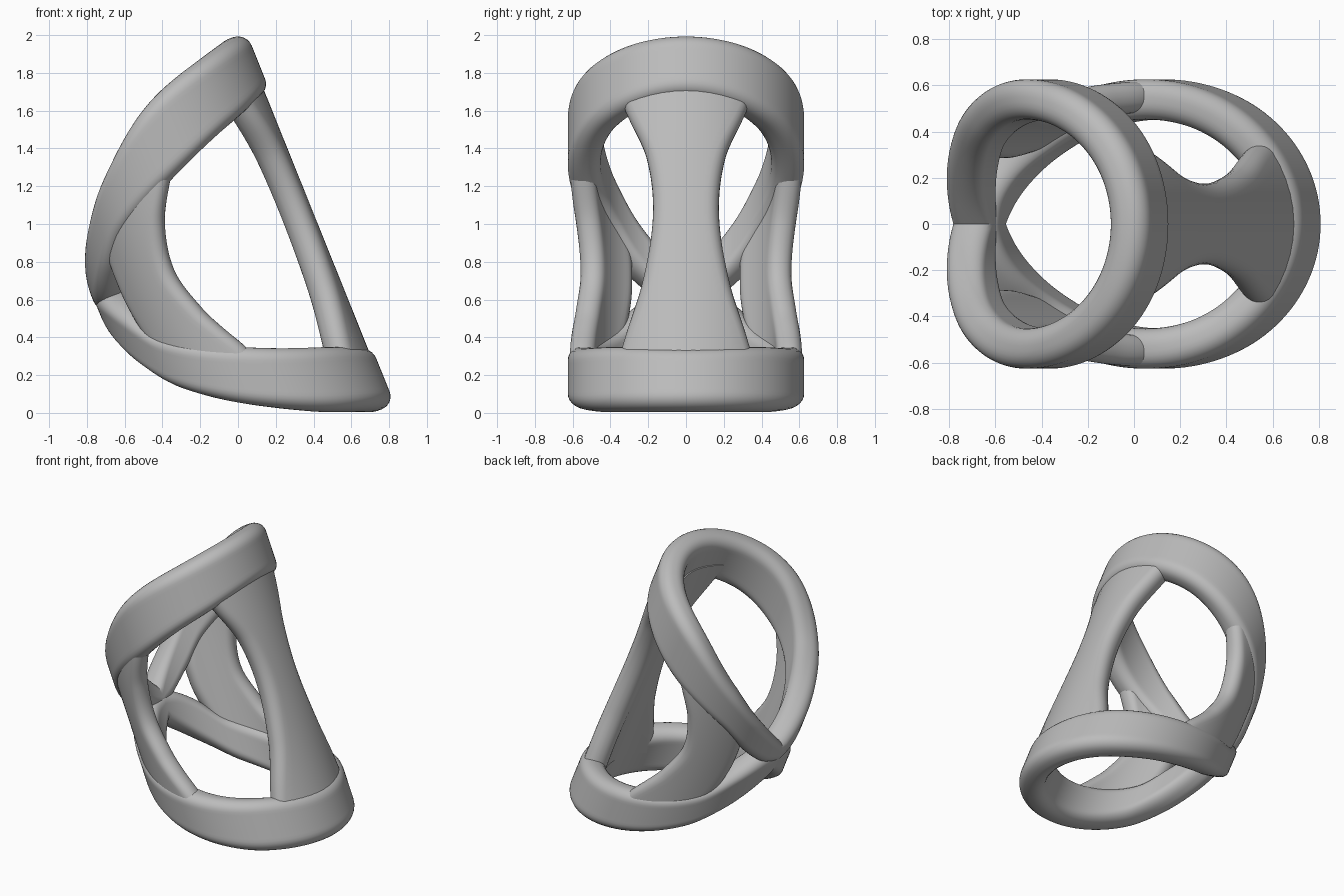
import bpy, bmesh, math

if "Cube" in bpy.data.objects:
    bpy.data.objects.remove(bpy.data.objects["Cube"])

TILT = math.radians(19.8)      # lean of the tube axis

grey = bpy.data.materials.new("plain grey")
grey.use_nodes = True
grey.diffuse_color = (0.5, 0.5, 0.5, 1)
grey.node_tree.nodes["Principled BSDF"].inputs["Base Color"].default_value = grey.diffuse_color


def tube_point(angle, r, v, stretch=1.0):
    """Point at an angle, radius and height on the leaning, slightly oval tube."""
    u = 0.152 - 0.037 * v + stretch * r * math.cos(angle)
    c, s = math.cos(TILT), math.sin(TILT)
    return (u * c - v * s, r * math.sin(angle), u * s + v * c)


def smooth(keys, t):
    """Smooth interpolation through (t, value) keys."""
    slopes = []
    for i in range(len(keys)):
        a, b = keys[max(i - 1, 0)], keys[min(i + 1, len(keys) - 1)]
        slopes.append((b[1] - a[1]) / (b[0] - a[0]))
    for i in range(len(keys) - 1):
        (t0, p0), (t1, p1) = keys[i], keys[i + 1]
        if t <= t1 or i == len(keys) - 2:
            h = t1 - t0
            q = (t - t0) / h
            return ((2*q**3 - 3*q*q + 1) * p0 + (q**3 - 2*q*q + q) * h * slopes[i]
                    + (3*q*q - 2*q**3) * p1 + (q**3 - q*q) * h * slopes[i + 1])


def rounded_rect(half_w, half_t, rad, n=7, flat=10):
    """Outline of a rounded rectangle, with extra points along its wide sides."""
    rad = min(rad, half_w, half_t)
    x, pts = half_w - rad, []
    for k, (sx, sy) in enumerate([(1, 1), (-1, 1), (-1, -1), (1, -1)]):
        for j in range(n):
            a = math.pi / 2 * (k + j / (n - 1))
            pts.append((sx * x + rad * math.cos(a),
                        sy * (half_t - rad) + rad * math.sin(a)))
        if k % 2 == 0:
            pts += [(sx * x * (1 - 2 * j / flat), sy * half_t) for j in range(1, flat)]
    return pts


def loft(name, sections, closed):
    bm = bmesh.new()
    rows = [[bm.verts.new(p) for p in s] for s in sections]
    n = len(rows[0])
    for i in range(len(rows) if closed else len(rows) - 1):
        a, b = rows[i], rows[(i + 1) % len(rows)]
        for j in range(n):
            k = (j + 1) % n
            bm.faces.new((a[j], a[k], b[k], b[j]))
    if not closed:
        bm.faces.new(rows[0])
        bm.faces.new(rows[-1])
    bmesh.ops.recalc_face_normals(bm, faces=bm.faces)
    mesh = bpy.data.meshes.new(name)
    bm.to_mesh(mesh)
    bm.free()
    mesh.materials.append(grey)
    obj = bpy.data.objects.new(name, mesh)
    bpy.context.collection.objects.link(obj)
    bpy.ops.object.select_all(action='DESELECT')
    bpy.context.view_layer.objects.active = obj
    obj.select_set(True)
    bpy.ops.object.shade_smooth_by_angle(angle=math.radians(35))


def ring(name, keys, stretch, steps=128):
    """Wavy band round the tube; keys are (degrees, bottom, top)."""
    keys = [(-keys[1][0],) + keys[1][1:]] + keys
    low = [(k[0], k[1]) for k in keys]
    high = [(k[0], k[2]) for k in keys]
    sections = []
    for i in range(steps):
        deg = -180 + 360 * i / steps
        lo, hi = smooth(low, abs(deg)), smooth(high, abs(deg))
        sections.append([tube_point(math.radians(deg), 0.539 + t, (lo + hi) / 2 + w, stretch)
                         for w, t in rounded_rect((hi - lo) / 2, 0.087, 0.075)])
    loft(name, sections, True)


def strut(name, keys, r, half_t, side=1, steps=64):
    """Curved strip up the tube; keys are (height, first degree, last degree)."""
    first = [(k[0], k[1]) for k in keys]
    last = [(k[0], k[2]) for k in keys]
    sections = []
    for i in range(steps + 1):
        v = keys[0][0] + (keys[-1][0] - keys[0][0]) * i / steps
        a, b = (math.radians(smooth(f, v)) for f in (first, last))
        sections.append([tube_point(side * ((a + b) / 2 + w / r), r + t, v)
                         for w, t in rounded_rect((b - a) / 2 * r, half_t, half_t - 0.005)])
    loft(name, sections, False)


# Two bands that meet in a shallow crease at the back
ring("lower_ring", [(0, -0.24, 0.1), (50, -0.175, 0.185), (90, -0.02, 0.32),
                    (130, 0.22, 0.53), (150, 0.395, 0.72), (165, 0.53, 0.82), (180, 0.65, 0.86)], 1.015)
ring("upper_ring", [(0, 1.54, 1.88), (50, 1.45, 1.825), (90, 1.29, 1.69),
                    (127, 1.09, 1.40), (147, 0.92, 1.21), (166, 0.79, 1.04), (180, 0.74, 0.92)], 1.025)

# Waisted strut joining the bands
strut("waisted_strut", [(0, -42, 42), (0.2, -35, 35), (0.5, -24.5, 24.5), (0.88, -18.5, 18.5),
                        (1.2, -22, 22), (1.45, -33, 33), (1.65, -42, 42)], 0.535, 0.079)

# Mirrored side struts
for label, side in (("left", 1), ("right", -1)):
    strut(label + "_side_strut",
          [(0.22, 84, 112), (0.33, 89, 128), (0.45, 96, 137), (0.585, 103, 143),
           (0.82, 110, 147), (1.07, 105, 144), (1.29, 92, 128), (1.4, 84, 108)],
          0.548, 0.068, side)
